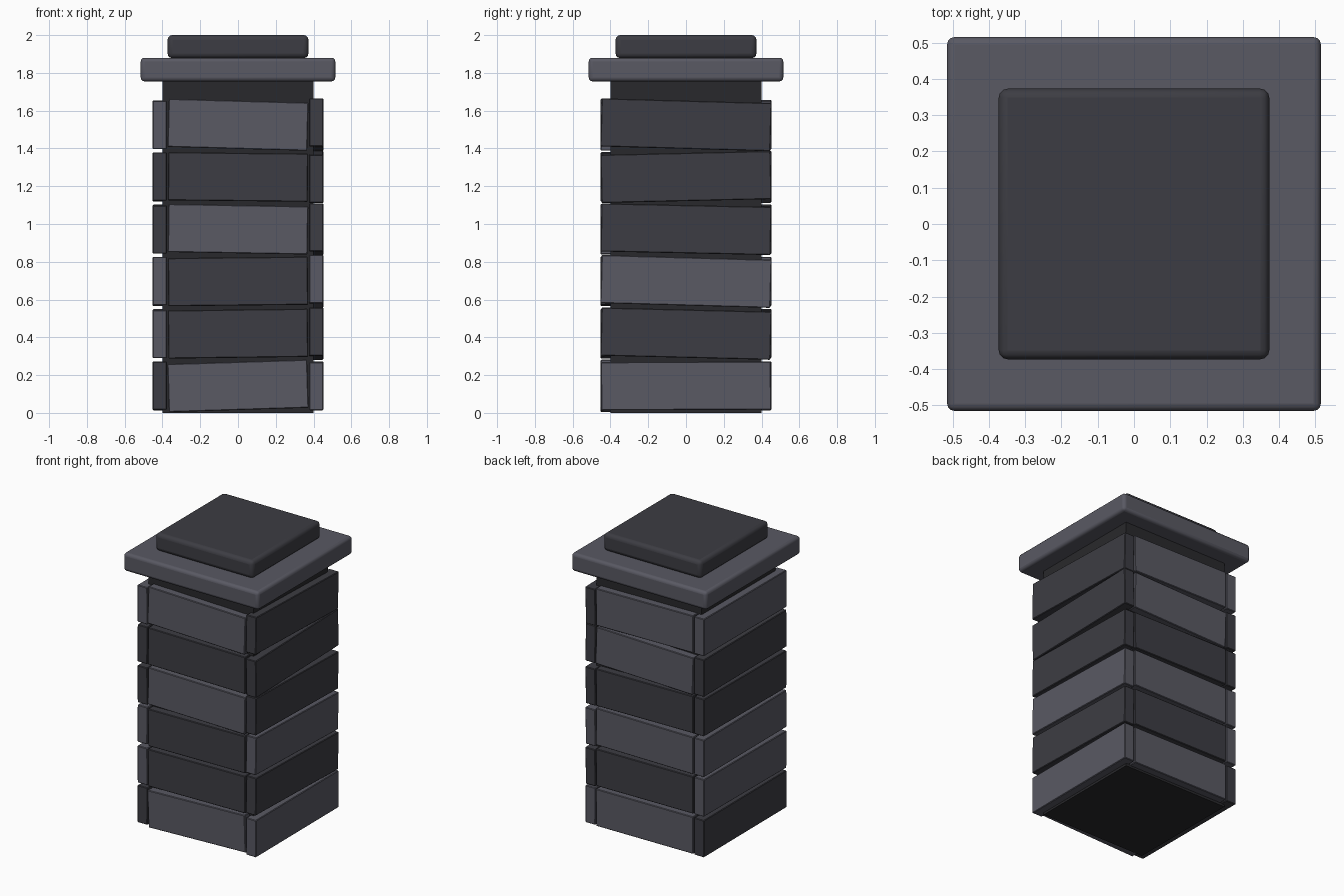
import bpy
from math import radians
from mathutils import Matrix

if "Cube" in bpy.data.objects:
    bpy.data.objects.remove(bpy.data.objects["Cube"])


def material(name, rgb):
    m = bpy.data.materials.new(name)
    m.diffuse_color = (*rgb, 1)
    m.use_nodes = True
    m.node_tree.nodes["Principled BSDF"].inputs["Base Color"].default_value = m.diffuse_color
    return m


LIGHT = material("light_stone", (0.10, 0.10, 0.125))
DARK = material("dark_stone", (0.046, 0.046, 0.056))
CORE = material("mortar", (0.022, 0.022, 0.025))


def block(name, size, matrix, mat, bevel=0.0, segments=1):
    bpy.ops.mesh.primitive_cube_add(size=1)
    ob = bpy.context.object
    ob.name = name
    ob.data.transform(Matrix.Diagonal((*size, 1)))
    ob.matrix_world = matrix
    ob.data.materials.append(mat)
    if bevel:
        mod = ob.modifiers.new("bevel", 'BEVEL')
        mod.width = bevel
        mod.segments = segments
        if segments > 1:
            bpy.ops.object.shade_smooth_by_angle(angle=radians(40))
    return ob


# Mortar core and two-step cap
block("core", (0.8, 0.8, 1.77), Matrix.Translation((0, 0, 0.885)), CORE)
block("cap_slab", (1.03, 1.03, 0.125), Matrix.Translation((0, 0, 1.8175)), LIGHT, 0.02, 3)
block("cap_top", (0.746, 0.746, 0.122), Matrix.Translation((0, 0, 1.939)), DARK, 0.025, 3)

# Stone courses: facing angle, stone width, colours bottom to top, tilt in degrees
FACES = {
    "front": (0, 0.74, "LDDLDL", (1.8, 0.7, 0.6, -1.0, -0.6, -1.6)),
    "right": (90, 0.90, "LDLDDD", (0.2, -1.4, -1.6, -1.2, 1.3, -1.6)),
    "back": (180, 0.74, "LDLDLL", (0.3, 0.4, -0.4, 0.6, -1.5, 0.6)),
    "left": (270, 0.90, "DLLDDL", (0.2, -0.3, 0.3, -0.3, 0.3, -0.2)),
}
for face, (turn, width, colours, tilts) in FACES.items():
    for row in range(6):
        m = (Matrix.Rotation(radians(turn), 4, 'Z')
             @ Matrix.Translation((0, -0.414, 0.143 + 0.2765 * row))
             @ Matrix.Rotation(radians(-tilts[row]), 4, 'Y'))
        block(f"{face}_stone_{row + 1}", (width, 0.076, 0.255), m,
              LIGHT if colours[row] == "L" else DARK, 0.004)
